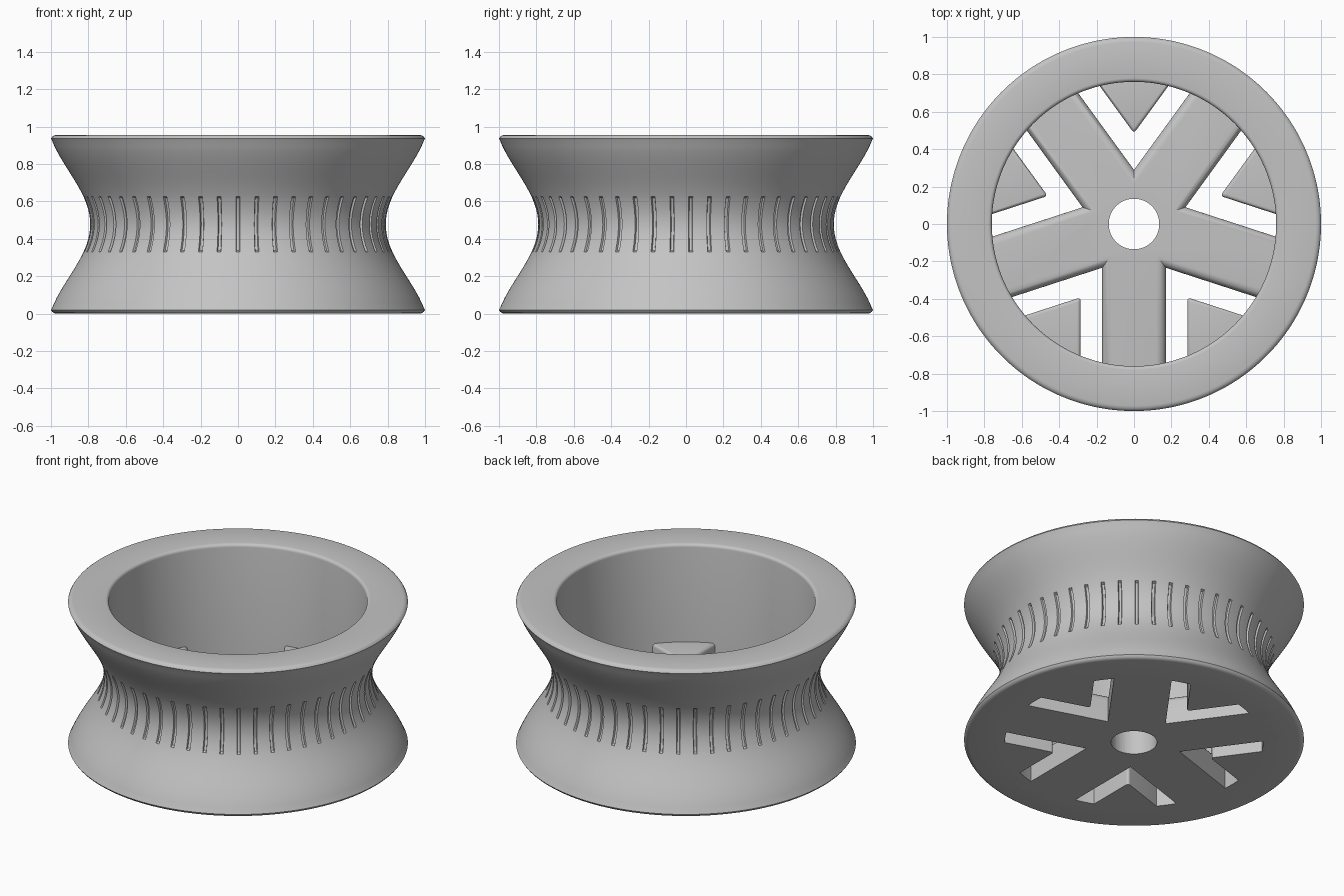
import bpy
import bmesh
from math import sin, cos, pi, radians

cube = bpy.data.objects.get("Cube")
if cube:
    bpy.data.objects.remove(cube, do_unlink=True)

HEIGHT = 0.955
MID = HEIGHT / 2
BORE = 0.76
SLITS = 51
SPOKE_HALF = 0.17

grey = bpy.data.materials.new("light grey")
grey.use_nodes = True
colour = (0.55, 0.55, 0.55, 1)
grey.diffuse_color = colour
grey.node_tree.nodes["Principled BSDF"].inputs["Base Color"].default_value = colour


def finish(bm, name):
    """Turn a bmesh into a shaded object."""
    bmesh.ops.recalc_face_normals(bm, faces=bm.faces)
    mesh = bpy.data.meshes.new(name)
    bm.to_mesh(mesh)
    bm.free()
    mesh.materials.append(grey)
    obj = bpy.data.objects.new(name, mesh)
    bpy.context.collection.objects.link(obj)
    bpy.ops.object.select_all(action='DESELECT')
    obj.select_set(True)
    bpy.context.view_layer.objects.active = obj
    bpy.ops.object.shade_smooth_by_angle(angle=radians(35))
    return obj


def prism(outline, height):
    """Extrude a flat outline up from the base."""
    bm = bmesh.new()
    base = bm.faces.new([bm.verts.new((x, y, 0)) for x, y in outline])
    top = bmesh.ops.extrude_face_region(bm, geom=[base], use_keep_orig=True)["geom"]
    for v in top:
        if isinstance(v, bmesh.types.BMVert):
            v.co.z = height
    bmesh.ops.recalc_face_normals(bm, faces=bm.faces)
    return bm


def top_edges(bm, height):
    return [e for e in bm.edges if all(abs(v.co.z - height) < 1e-5 for v in e.verts)]


def bevel(bm, edges, size, segments):
    bmesh.ops.bevel(bm, geom=edges, offset=size, segments=segments,
                    profile=0.5, affect='EDGES', clamp_overlap=True)


# Rim: waisted profile, revolved with shallow slits around the waist
def waist(z):
    t = abs(z - MID) / MID
    return 0.79 + 0.229 * sin(0.42 * pi * t) ** 2


zs = [0.03 + (HEIGHT - 0.06) * i / 32 for i in range(33)]
zs = sorted(zs + [MID + s * d for s in (-1, 1) for d in (0.138, 0.148)])
corner = [(0.972, 0), (0.985, 0.003), (0.994, 0.010), (1.0, 0.020)]
profile = corner + [(waist(z), z) for z in zs]
profile += [(r, HEIGHT - z) for r, z in reversed(corner)]
profile += [(BORE + 0.02 - 0.02 * sin(a), HEIGHT - 0.02 + 0.02 * cos(a))
            for a in (i * pi / 8 for i in range(5))]
profile += [(BORE, 0)]

# Column offsets within one slit pitch, in degrees, with their groove depth
columns = [(-0.75, 0), (-0.5, 0.012), (0.5, 0.012), (0.75, 0),
           (2.1, 0), (3.5, 0), (4.9, 0)]
bm = bmesh.new()
rings = []
for k in range(SLITS):
    for offset, depth in columns:
        a = -pi / 2 + 2 * pi * k / SLITS + radians(offset)
        ring = []
        for r, z in profile:
            if r > BORE + 0.025 and abs(z - MID) < 0.14:
                r -= depth
            ring.append(bm.verts.new((r * cos(a), r * sin(a), z)))
        rings.append(ring)
count = len(profile)
for i, ring in enumerate(rings):
    after = rings[(i + 1) % len(rings)]
    for j in range(count):
        n = (j + 1) % count
        bm.faces.new((ring[j], after[j], after[n], ring[n]))
finish(bm, "rim")

# Spokes: five-armed star with rounded upper edges
SPOKE_TOP = 0.19
outline = []
for k in range(5):
    a = -pi / 2 + 2 * pi * k / 5
    for side in (-1, 1):
        w = side * SPOKE_HALF
        outline.append((0.84 * cos(a) - w * sin(a), 0.84 * sin(a) + w * cos(a)))
    v = a + pi / 5
    notch = SPOKE_HALF / sin(pi / 5)
    outline.append((notch * cos(v), notch * sin(v)))
bm = prism(outline, SPOKE_TOP)
bevel(bm, top_edges(bm, SPOKE_TOP), 0.05, 6)
spokes = finish(bm, "spokes")

# Axle hole through the middle of the spokes
bpy.ops.mesh.primitive_cylinder_add(vertices=64, radius=0.135, depth=1)
cutter = bpy.context.object
cutter.name = "axle_hole_cutter"
cutter.hide_render = True
cut = spokes.modifiers.new("axle_hole", 'BOOLEAN')
cut.operation = 'DIFFERENCE'
cut.solver = 'EXACT'
cut.object = cutter
bpy.ops.object.select_all(action='DESELECT')
spokes.select_set(True)
bpy.context.view_layer.objects.active = spokes
bpy.ops.object.modifier_apply(modifier=cut.name)
bpy.data.objects.remove(cutter, do_unlink=True)
bpy.ops.object.shade_smooth_by_angle(angle=radians(35))

# Wedges: triangular blocks on the bore between the spokes
WEDGE_TOP = 0.32
apex, back = 0.485, 0.785
half = (back - apex) * sin(pi / 5) / cos(pi / 5)
for k in range(5):
    bm = prism([(apex, 0), (back, half), (back, -half)], WEDGE_TOP)
    nose = [e for e in bm.edges if all(abs(v.co.x - apex) < 1e-5 for v in e.verts)]
    bevel(bm, nose + top_edges(bm, WEDGE_TOP), 0.02, 4)
    wedge = finish(bm, f"wedge_{k + 1}")
    wedge.rotation_euler.z = pi / 2 + 2 * pi * k / 5
